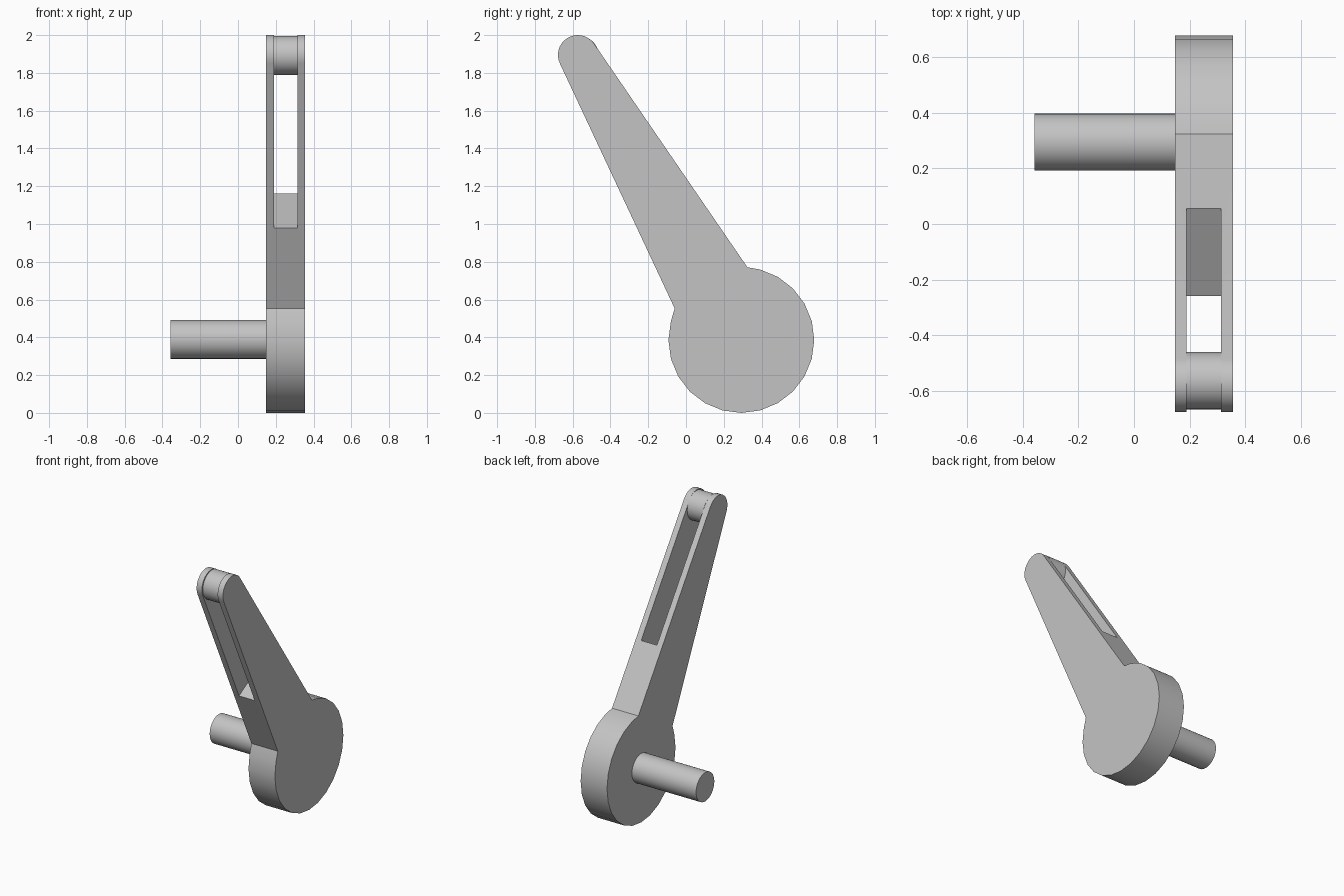
import bpy, bmesh
from math import radians, sin, cos
from mathutils import Vector

if "Cube" in bpy.data.objects:
    bpy.data.objects.remove(bpy.data.objects["Cube"], do_unlink=True)

grey = bpy.data.materials.new("plain grey")
grey.use_nodes = True
grey.diffuse_color = (0.55, 0.55, 0.55, 1)
grey.node_tree.nodes["Principled BSDF"].inputs["Base Color"].default_value = grey.diffuse_color


def extrude_x(name, outline, x0, x1):
    """Solid made by sweeping a (y, z) outline from x0 to x1."""
    bm = bmesh.new()
    face = bm.faces.new([bm.verts.new((x0, y, z)) for y, z in outline])
    swept = bmesh.ops.extrude_face_region(bm, geom=[face])["geom"]
    verts = [g for g in swept if isinstance(g, bmesh.types.BMVert)]
    bmesh.ops.translate(bm, verts=verts, vec=(x1 - x0, 0, 0))
    bmesh.ops.recalc_face_normals(bm, faces=bm.faces)
    mesh = bpy.data.meshes.new(name)
    bm.to_mesh(mesh)
    bm.free()
    mesh.materials.append(grey)
    obj = bpy.data.objects.new(name, mesh)
    bpy.context.collection.objects.link(obj)
    return obj


def arc(centre, r, start, end, steps):
    angles = [radians(start + (end - start) * i / steps) for i in range(steps + 1)]
    return [(centre[0] + r * cos(a), centre[1] + r * sin(a)) for a in angles]


def smooth(obj):
    obj.data.shade_smooth()
    obj.data.set_sharp_from_angle(angle=radians(30))


HUB, HUB_R = (0.293, 0.386), 0.386
TIP, TIP_R = (-0.573, 1.895), 0.105
PLATE_X = (0.148, 0.356)
SLOT_X = (0.19, 0.314)

# Lever plate: round hub running into a tapered arm with a rounded tip
outline = [(0.325, 0.771)]
outline += arc(HUB, HUB_R, 75, -195, 18)
outline += [(-0.06, 0.553)]
outline += arc(TIP, TIP_R, 205, 34, 14)
lever = extrude_x("lever_arm", outline, *PLATE_X)

# Slot: square-ended fork opening along the arm, open at the tip
along = Vector((-0.5, 0.866))
across = Vector((0.866, 0.5))
floor = Vector((-0.1, 1.072))
corners = [floor - across * 0.6, floor + across * 0.6,
           floor + across * 0.6 + along * 1.5, floor - across * 0.6 + along * 1.5]
cutter = extrude_x("slot_cutter", corners, *SLOT_X)
cutter.hide_render = True
cut = lever.modifiers.new("slot", "BOOLEAN")
cut.operation = "DIFFERENCE"
cut.solver = "EXACT"
cut.object = cutter
bpy.context.view_layer.objects.active = lever
bpy.ops.object.modifier_apply(modifier=cut.name)
bpy.data.objects.remove(cutter, do_unlink=True)
smooth(lever)

# Roller held between the fork cheeks
smooth(extrude_x("tip_roller", arc((-0.565, 1.892), 0.103, 0, 348.75, 31), *SLOT_X))

# Shaft standing out from the hub
smooth(extrude_x("hub_shaft", arc((0.295, 0.389), 0.103, 0, 348.75, 31), -0.358, PLATE_X[0] + 0.01))
